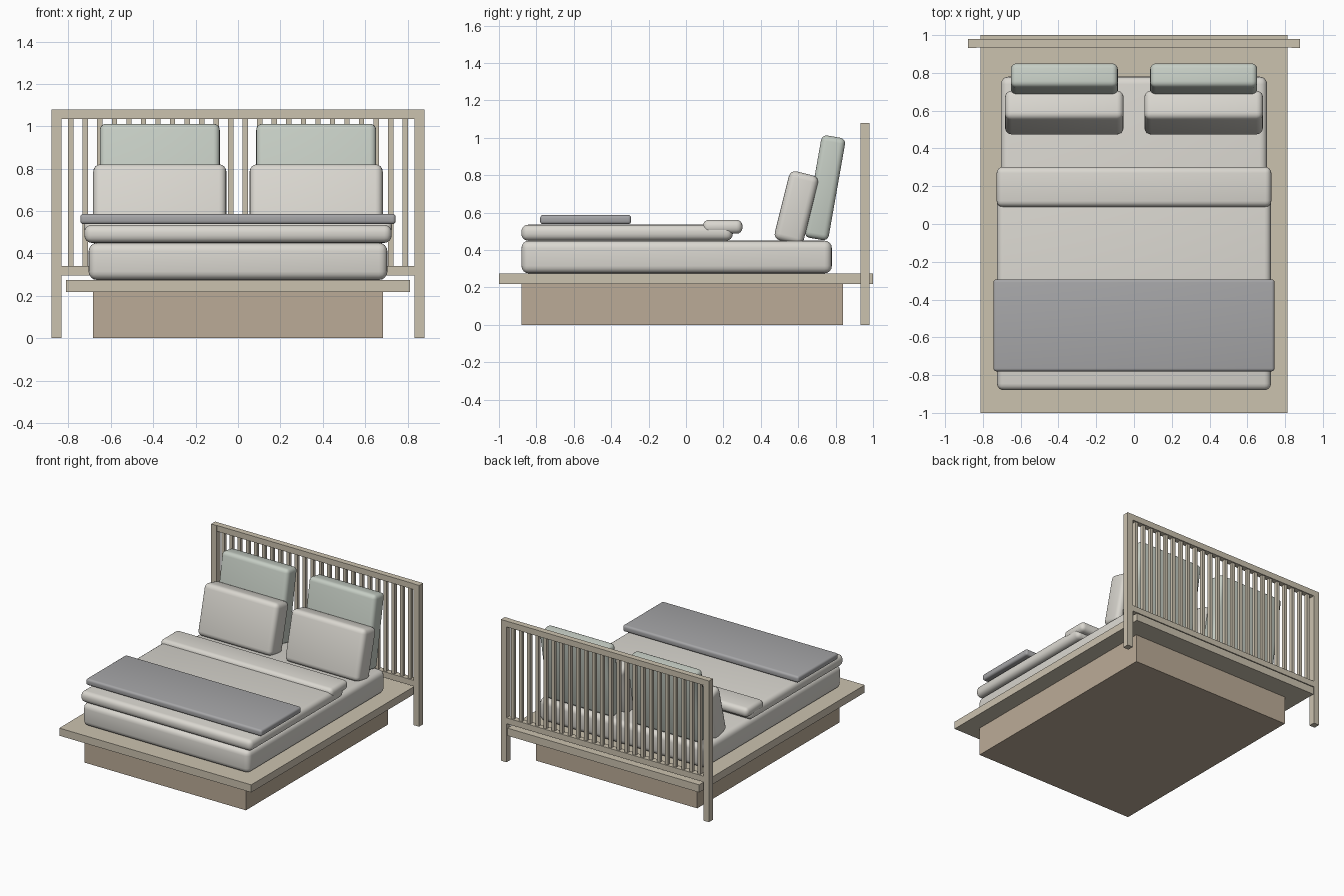
import bpy, bmesh
from math import radians
from mathutils import Matrix

if "Cube" in bpy.data.objects:
    bpy.data.objects.remove(bpy.data.objects["Cube"])


def material(name, rgb):
    m = bpy.data.materials.new(name)
    m.diffuse_color = (*rgb, 1)
    m.use_nodes = True
    m.node_tree.nodes["Principled BSDF"].inputs["Base Color"].default_value = m.diffuse_color
    return m


wood = material("light_wood", (0.60, 0.54, 0.43))
dark_wood = material("plinth_wood", (0.50, 0.41, 0.31))
linen = material("linen", (0.70, 0.68, 0.63))
sage = material("sage_fabric", (0.56, 0.61, 0.55))
grey = material("grey_fabric", (0.38, 0.38, 0.39))


def box(name, x, y, z, mat, r=0.0, seg=4, tilt=0.0):
    """Box spanning the x, y, z ranges, with rounding r and a backward tilt in degrees."""
    size = [b - a for a, b in (x, y, z)]
    centre = [(a + b) / 2 for a, b in (x, y, z)]
    bm = bmesh.new()
    bmesh.ops.create_cube(bm, size=1, matrix=Matrix.Diagonal((*size, 1)))
    if r:
        bmesh.ops.bevel(bm, geom=bm.edges[:], offset=r, segments=seg,
                        profile=0.5, affect='EDGES', clamp_overlap=True)
    me = bpy.data.meshes.new(name)
    bm.to_mesh(me)
    bm.free()
    me.materials.append(mat)
    ob = bpy.data.objects.new(name, me)
    bpy.context.collection.objects.link(ob)
    ob.location = centre
    ob.rotation_euler.x = -radians(tilt)
    if r:
        bpy.ops.object.select_all(action='DESELECT')
        ob.select_set(True)
        bpy.context.view_layer.objects.active = ob
        bpy.ops.object.shade_smooth_by_angle(angle=radians(40))
    return ob


# plinth and platform
box("plinth", (-0.683, 0.683), (-0.88, 0.84), (0, 0.218), dark_wood)
box("platform", (-0.812, 0.812), (-1, 1), (0.217, 0.275), wood)

# headboard: rails, posts and slats
box("top_rail", (-0.835, 0.835), (0.935, 0.98), (1.035, 1.08), wood)
box("bottom_rail", (-0.835, 0.835), (0.935, 0.98), (0.295, 0.34), wood)
for s, side in ((-1, "left"), (1, "right")):
    box(f"headboard_post_{side}", sorted((s * 0.833, s * 0.88)), (0.932, 0.98), (0, 1.08), wood)
for i in range(24):
    cx = (i - 11.5) * 0.0686
    box(f"headboard_slat_{i + 1}", (cx - 0.0125, cx + 0.0125), (0.945, 0.97), (0.335, 1.04), wood)

# mattress and bedding
box("mattress", (-0.705, 0.705), (-0.88, 0.78), (0.275, 0.45), linen, 0.04)
box("duvet", (-0.725, 0.725), (-0.88, 0.25), (0.45, 0.535), linen, 0.035)
box("duvet_fold", (-0.727, 0.727), (0.09, 0.302), (0.487, 0.561), linen, 0.032)
box("throw_blanket", (-0.744, 0.744), (-0.78, -0.293), (0.538, 0.587), grey, 0.016)

# pillows, leaning back
for s, side in ((-1, "left"), (1, "right")):
    c = s * 0.369
    box(f"front_pillow_{side}", (c - 0.314, c + 0.314), (0.51, 0.67), (0.435, 0.815),
        linen, 0.035, tilt=14)
    box(f"back_pillow_{side}", (c - 0.283, c + 0.283), (0.678, 0.808), (0.455, 1.01),
        sage, 0.03, tilt=10)
